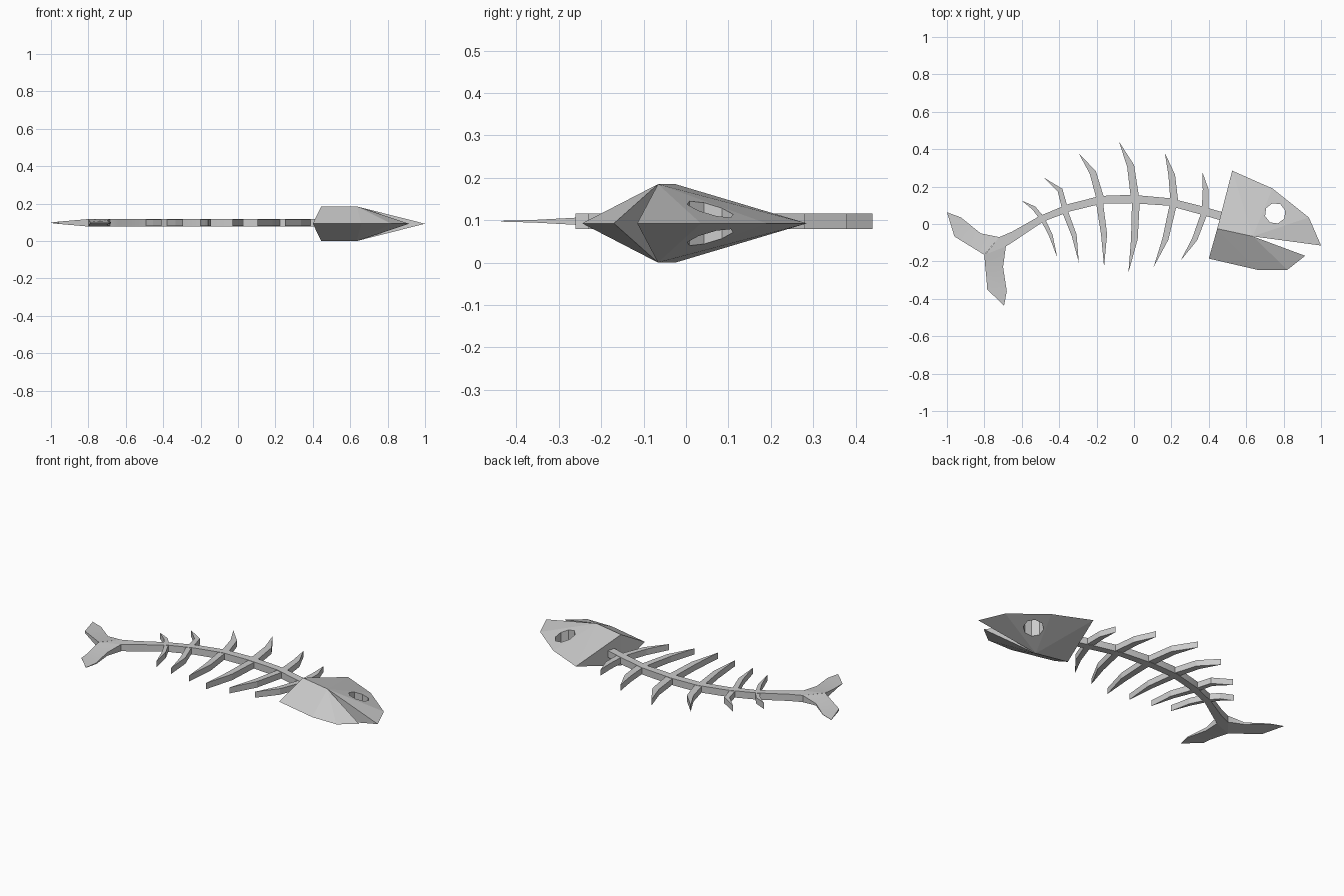
import bpy, bmesh, math
from mathutils import Vector

if "Cube" in bpy.data.objects:
    bpy.data.objects.remove(bpy.data.objects["Cube"])

ZB = 0.0975   # mid height of the bones
ZH = 0.0925   # mid height of the head


def finish(name, bm, smooth=False):
    bmesh.ops.recalc_face_normals(bm, faces=bm.faces[:])
    me = bpy.data.meshes.new(name)
    bm.to_mesh(me)
    bm.free()
    ob = bpy.data.objects.new(name, me)
    bpy.context.collection.objects.link(ob)
    if smooth:
        bpy.ops.object.select_all(action='DESELECT')
        ob.select_set(True)
        bpy.context.view_layer.objects.active = ob
        bpy.ops.object.shade_smooth_by_angle(angle=math.radians(30))
    return ob


def strip(name, sections, smooth=True):
    """Bar lofted through (left xy, right xy, half thickness) sections."""
    bm = bmesh.new()
    rings = []
    for a, b, h in sections:
        rings.append([bm.verts.new((p[0], p[1], ZB + s * h))
                      for p, s in ((a, -1), (b, -1), (b, 1), (a, 1))])
    for r0, r1 in zip(rings, rings[1:]):
        for i in range(4):
            j = (i + 1) % 4
            bm.faces.new((r0[i], r0[j], r1[j], r1[i]))
    bm.faces.new(rings[0])
    bm.faces.new(rings[-1])
    return finish(name, bm, smooth)


def rib(name, base, mid, tip, w, h=0.018):
    """Flat bone, bent once, ending in a point."""
    base, mid, tip = Vector(base), Vector(mid), Vector(tip)
    d = (tip - base).normalized()
    n = Vector((-d.y, d.x)) * w / 2
    base = base - (mid - base).normalized() * 0.015
    outline = [base - n, mid - n * 0.85, tip, mid + n * 0.85, base + n]
    bm = bmesh.new()
    f = bm.faces.new([bm.verts.new((p.x, p.y, ZB - h)) for p in outline])
    ext = bmesh.ops.extrude_face_region(bm, geom=[f])
    top = [v for v in ext['geom'] if isinstance(v, bmesh.types.BMVert)]
    bmesh.ops.translate(bm, verts=top, vec=(0, 0, 2 * h))
    return finish(name, bm)


def wedge(name, rim, ridge, half):
    """Faceted shell: sharp rim at mid height, ridge points on both sides."""
    bm = bmesh.new()
    for x, y in rim:
        bm.verts.new((x, y, ZH))
    for x, y in ridge:
        for s in (-1, 1):
            bm.verts.new((x, y, ZH + s * half))
    bmesh.ops.convex_hull(bm, input=bm.verts[:])
    bmesh.ops.dissolve_limit(bm, angle_limit=0.01, verts=bm.verts[:], edges=bm.edges[:])
    return finish(name, bm)


# Head: cranium and jaw share the cheek ridge
cheek = [(0.445, -0.025), (0.635, -0.066)]
cranium = wedge("cranium", [(0.525, 0.285), (0.74, 0.19), (0.935, 0.035), (1.0, -0.115)],
                cheek, 0.0925)
wedge("jaw", [(0.40, -0.185), (0.66, -0.245), (0.82, -0.245), (0.915, -0.17)],
      cheek, 0.0925)

# Eye hole through the cranium
bm = bmesh.new()
bmesh.ops.create_cone(bm, cap_ends=True, segments=8, radius1=0.056, radius2=0.056, depth=0.5)
eye = finish("eye_cutter", bm)
eye.location = (0.755, 0.057, ZH)
eye.rotation_euler.z = math.radians(15)
eye.hide_render = True
eye.hide_viewport = True
cut = cranium.modifiers.new("eye_hole", 'BOOLEAN')
cut.operation = 'DIFFERENCE'
cut.solver = 'EXACT'
cut.object = eye

# Backbone
H = 0.02
strip("spine", [((-.79, -.155), (-.80, -.165), H), ((-.72, -.07), (-.685, -.12), H),
                ((-.65, -.04), (-.635, -.088), H), ((-.5, .045), (-.485, .013), H),
                ((-.35, .107), (-.34, .068), H), ((-.18, .15), (-.175, .108), H),
                ((-.01, .156), (-.01, .111), H), ((.19, .138), (.185, .098), H),
                ((.36, .096), (.35, .053), H), ((.50, .055), (.49, .012), H)])

# Tail lobes, thinning to the tips
strip("tail_upper_lobe", [((-1, .063), (-.925, .035), .001), ((-.96, -.067), (-.82, -.05), .006),
                          ((-.80, -.165), (-.72, -.07), H)])
strip("tail_lower_lobe", [((-.785, -.35), (-.695, -.436), .001), ((-.788, -.30), (-.68, -.36), .003),
                          ((-.795, -.23), (-.70, -.23), .010), ((-.80, -.165), (-.685, -.12), H)])

# Ribs: base, bend, tip, width
upper = [((-.495, .035), (-.535, .085), (-.60, .125), .026),
         ((-.37, .085), (-.395, .18), (-.485, .25), .034),
         ((-.18, .135), (-.22, .275), (-.295, .377), .042),
         ((.005, .14), (-.018, .31), (-.08, .44), .045),
         ((.215, .125), (.202, .26), (.165, .38), .042),
         ((.38, .08), (.383, .185), (.365, .28), .036)]
lower = [((-.49, .03), (-.445, -.06), (-.41, -.18), .024),
         ((-.37, .07), (-.32, -.06), (-.295, -.206), .032),
         ((-.185, .12), (-.16, -.055), (-.16, -.23), .038),
         ((.01, .12), (.002, -.08), (-.03, -.26), .042),
         ((.21, .105), (.168, -.08), (.105, -.23), .038),
         ((.375, .055), (.325, -.08), (.25, -.195), .034)]
for side, ribs in (("upper", upper), ("lower", lower)):
    for i, r in enumerate(ribs):
        rib(f"{side}_rib_{i + 1}", *r)
